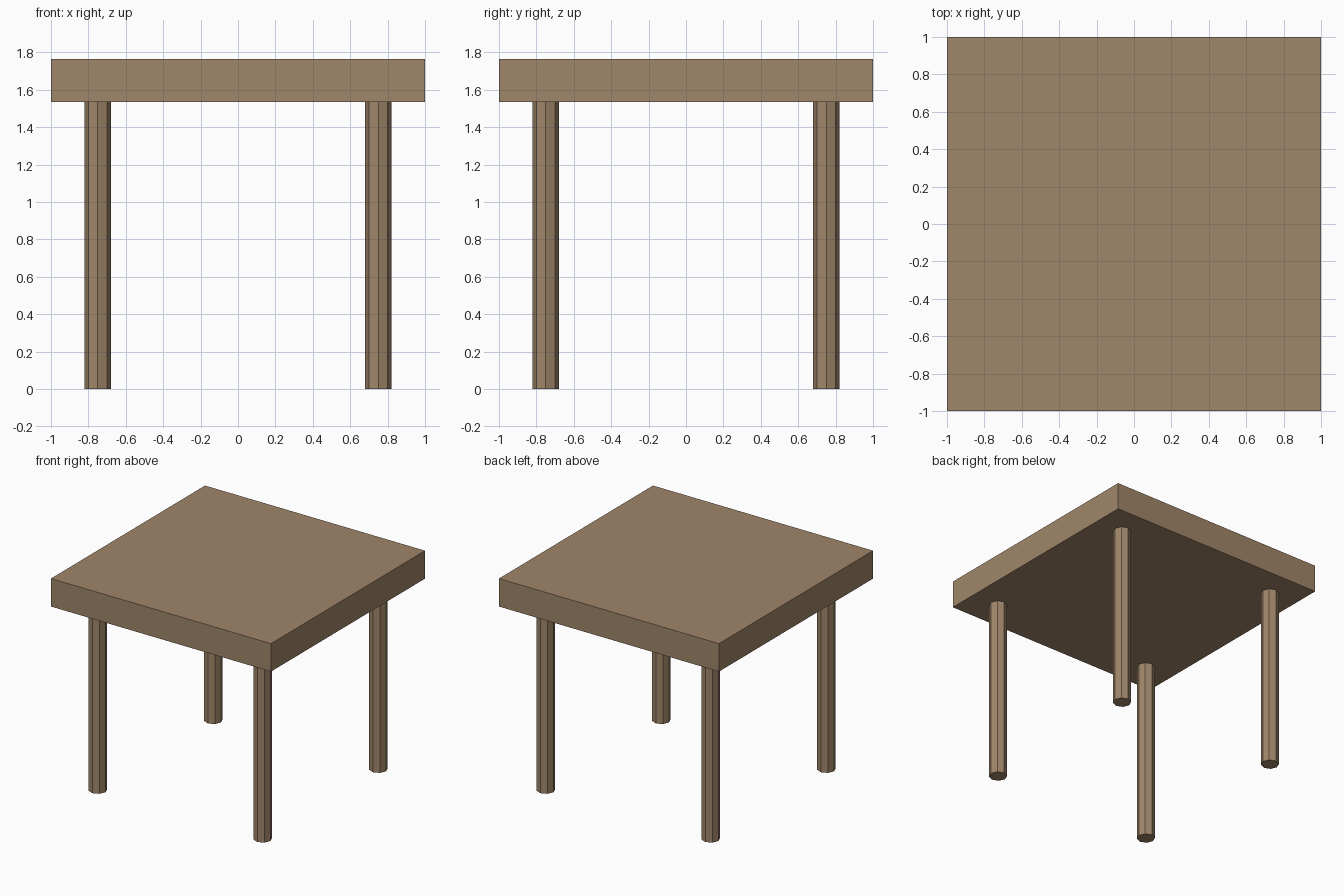
import bpy
import math

if "Cube" in bpy.data.objects:
    bpy.data.objects.remove(bpy.data.objects["Cube"])

LEG_HEIGHT = 1.535
TOP_HEIGHT = 1.765
LEG_RADIUS = 0.071
LEG_OFFSET = 0.75

wood = bpy.data.materials.new("light_brown_wood")
wood.diffuse_color = (0.35, 0.238, 0.144, 1.0)
wood.use_nodes = True
wood.node_tree.nodes["Principled BSDF"].inputs["Base Color"].default_value = wood.diffuse_color


def finish(name):
    obj = bpy.context.object
    obj.name = name
    obj.data.materials.append(wood)
    return obj


# Square slab top
bpy.ops.mesh.primitive_cube_add(size=1, location=(0, 0, (LEG_HEIGHT + TOP_HEIGHT) / 2))
top = finish("table_top")
top.scale = (2, 2, TOP_HEIGHT - LEG_HEIGHT)
bpy.ops.object.transform_apply(location=False, rotation=False, scale=True)

# Four octagonal legs
for y, depth_name in ((-LEG_OFFSET, "front"), (LEG_OFFSET, "back")):
    for x, side_name in ((-LEG_OFFSET, "left"), (LEG_OFFSET, "right")):
        bpy.ops.mesh.primitive_cylinder_add(
            vertices=8, radius=LEG_RADIUS, depth=LEG_HEIGHT,
            location=(x, y, LEG_HEIGHT / 2))
        finish(f"{depth_name}_{side_name}_leg")
